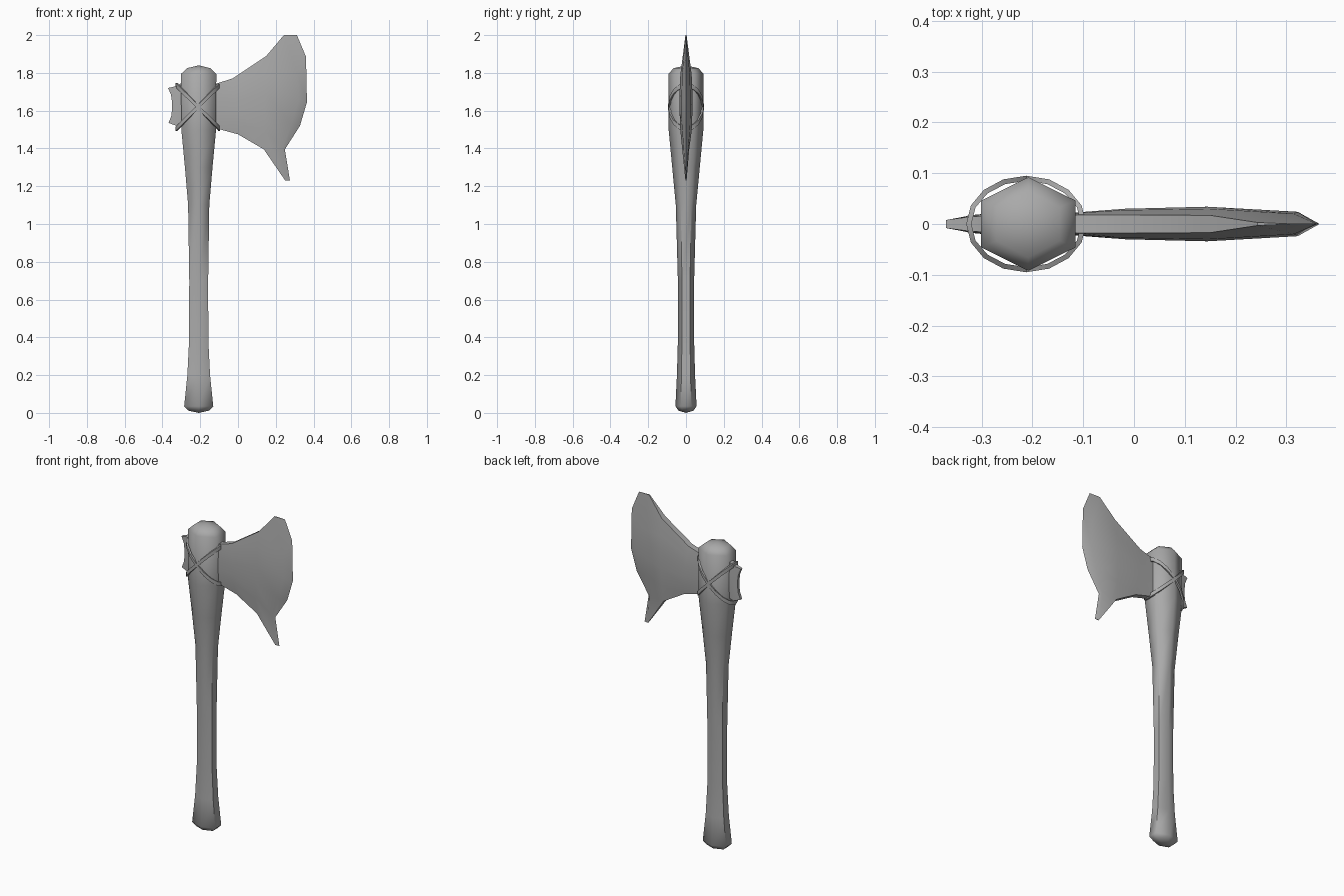
import bpy
import bmesh
import math

cube = bpy.data.objects.get("Cube")
if cube:
    bpy.data.objects.remove(cube, do_unlink=True)

grey = bpy.data.materials.new("plain_grey")
grey.use_nodes = True
grey.diffuse_color = (0.4, 0.4, 0.4, 1)
grey.node_tree.nodes["Principled BSDF"].inputs["Base Color"].default_value = (0.4, 0.4, 0.4, 1)

AXIS_X = -0.208  # centre line of the handle


def finish(name, bm, angle):
    """Turn a bmesh into a shaded object."""
    bmesh.ops.remove_doubles(bm, verts=bm.verts, dist=0.0005)
    bmesh.ops.recalc_face_normals(bm, faces=bm.faces)
    mesh = bpy.data.meshes.new(name)
    bm.to_mesh(mesh)
    bm.free()
    mesh.materials.append(grey)
    obj = bpy.data.objects.new(name, mesh)
    bpy.context.collection.objects.link(obj)
    bpy.ops.object.select_all(action="DESELECT")
    obj.select_set(True)
    bpy.context.view_layer.objects.active = obj
    bpy.ops.object.shade_smooth_by_angle(angle=math.radians(angle))
    return obj


def bridge(bm, a, b, closed=True):
    """Join two rows of vertices with quads."""
    n = len(a)
    for i in range(n if closed else n - 1):
        j = (i + 1) % n
        bm.faces.new((a[i], a[j], b[j], b[i]))


# Handle: hexagonal rings (height, half width, half depth)
def build_handle():
    profile = [(0.012, 0.055, 0.04), (0.035, 0.077, 0.056), (0.2, 0.06, 0.048),
               (0.38, 0.051, 0.043), (0.7, 0.05, 0.043), (1.1, 0.056, 0.054),
               (1.3, 0.073, 0.073), (1.5, 0.092, 0.092), (1.795, 0.093, 0.092),
               (1.825, 0.062, 0.066)]
    hexagon = [(0, -1), (1, -0.5), (1, 0.5), (0, 1), (-1, 0.5), (-1, -0.5)]
    bm = bmesh.new()
    rings = [[bm.verts.new((AXIS_X + rx * u, ry * v, z)) for u, v in hexagon]
             for z, rx, ry in profile]
    for a, b in zip(rings, rings[1:]):
        bridge(bm, a, b)
    for ring, z in ((rings[0], 0), (rings[-1], 1.84)):
        tip = bm.verts.new((AXIS_X, 0, z))
        for i in range(6):
            bm.faces.new((ring[i], ring[(i + 1) % 6], tip))
    finish("handle", bm, 65)


# Axe head: columns of (x, z, half thickness), from the butt to the cutting edge
def column(top, bottom, rim, middle, bow=0):
    """Six points from top to bottom, thicker and optionally bowed in the middle."""
    points = []
    for i in range(6):
        t = i / 5
        bulge = min(1, 1.3 * math.sin(math.pi * t))
        points.append((top[0] + (bottom[0] - top[0]) * t + bow * bulge,
                       top[1] + (bottom[1] - top[1]) * t,
                       rim + (middle - rim) * bulge))
    return points


def build_head():
    columns = [
        column((-0.37, 1.72), (-0.368, 1.535), 0.008, 0.009, 0.02),
        column((-0.325, 1.73), (-0.325, 1.52), 0.014, 0.017),
        column((-0.295, 1.75), (-0.295, 1.53), 0.016, 0.02),
        column((-0.11, 1.745), (-0.11, 1.505), 0.018, 0.023),
        column((-0.03, 1.77), (0.0, 1.475), 0.018, 0.03),
        column((0.15, 1.89), (0.137, 1.395), 0.017, 0.034),
        [(0.243, 2.0, 0.003), (0.315, 1.8, 0.02), (0.322, 1.66, 0.024),
         (0.283, 1.525, 0.022), (0.235, 1.405, 0.013), (0.25, 1.23, 0.003)],
        [(0.312, 2.0, 0), (0.36, 1.885, 0), (0.365, 1.645, 0),
         (0.328, 1.52, 0), (0.248, 1.395, 0), (0.275, 1.23, 0)],
    ]
    bm = bmesh.new()
    loops = []
    for points in columns:
        front = [bm.verts.new((x, -t, z)) for x, z, t in points]
        back = [bm.verts.new((x, t, z)) for x, z, t in reversed(points)]
        loops.append(front + back)
    for a, b in zip(loops, loops[1:]):
        bridge(bm, a, b)
    butt = loops[0]
    for i in range(5):
        bm.faces.new((butt[i], butt[i + 1], butt[10 - i], butt[11 - i]))
    bmesh.ops.dissolve_degenerate(bm, dist=0.0001, edges=bm.edges)
    finish("axe_head", bm, 25)


# Bindings: tilted flat cords that cross on the front and the back
def build_binding(name, tilt):
    bm = bmesh.new()
    sides = 16
    section = [(-0.005, -0.012), (0.005, -0.012), (0.005, 0.012), (-0.005, 0.012)]
    rings = []
    for i in range(sides):
        a = math.tau * i / sides
        c, s = math.cos(a), math.sin(a)
        rings.append([bm.verts.new((AXIS_X - 0.004 + (0.113 + r) * c,
                                    (0.09 + r) * s,
                                    1.62 + tilt * c + h)) for r, h in section])
    for i in range(sides):
        bridge(bm, rings[i], rings[(i + 1) % sides])
    finish(name, bm, 30)


build_handle()
build_head()
build_binding("binding_rising", 0.115)
build_binding("binding_falling", -0.115)
